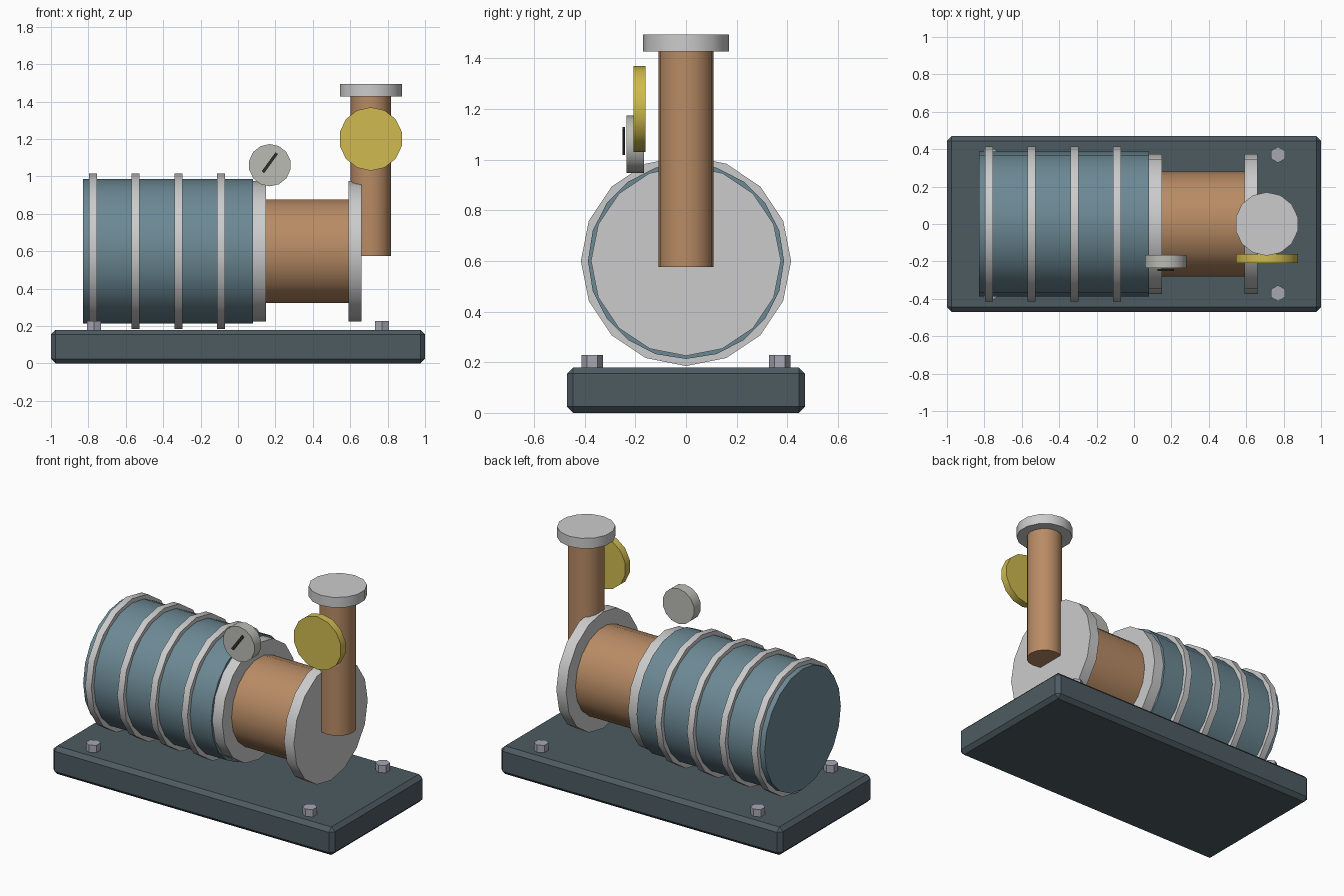
import bpy, math

if "Cube" in bpy.data.objects:
    bpy.data.objects.remove(bpy.data.objects["Cube"])

def material(name, rgb):
    m = bpy.data.materials.new(name)
    m.diffuse_color = (*rgb, 1)
    m.use_nodes = True
    m.node_tree.nodes["Principled BSDF"].inputs["Base Color"].default_value = m.diffuse_color
    return m

BLUE = material("blue_paint", (0.15, 0.25, 0.30))
DARK = material("dark_slate", (0.075, 0.105, 0.12))
COPPER = material("copper", (0.48, 0.26, 0.13))
YELLOW = material("yellow_paint", (0.63, 0.49, 0.08))
STEEL = material("bolt_steel", (0.39, 0.39, 0.46))
PALE = material("gauge_face", (0.50, 0.50, 0.46))
BLACK = material("needle_black", (0.03, 0.03, 0.03))

AXES = {"x": (0, math.pi / 2, 0), "y": (math.pi / 2, 0, 0), "z": (0, 0, 0)}

def cylinder(name, axis, center, radius, length, sides, mat=None):
    bpy.ops.mesh.primitive_cylinder_add(vertices=sides, radius=radius, depth=length,
                                        location=center, rotation=AXES[axis])
    ob = bpy.context.object
    ob.name = name
    if mat:
        ob.data.materials.append(mat)
    bpy.ops.object.shade_smooth_by_angle(angle=math.radians(30))
    return ob

def box(name, center, size, mat, tilt=0):
    bpy.ops.mesh.primitive_cube_add(size=1, location=center)
    ob = bpy.context.object
    ob.name = name
    ob.scale = size
    bpy.ops.object.transform_apply(location=False, rotation=False, scale=True)
    ob.rotation_euler.y = tilt
    ob.data.materials.append(mat)
    return ob

# Base plate with chamfered edges
base = box("base_plate", (0, 0, 0.09), (2, 0.94, 0.18), DARK)
bevel = base.modifiers.new("chamfer", "BEVEL")
bevel.width = 0.025
bevel.segments = 1

# Hex bolts at the corners
for sx in (-1, 1):
    for sy in (-1, 1):
        cylinder("bolt", "z", (sx * 0.77, sy * 0.37, 0.20), 0.043, 0.055, 6, STEEL)

# Motor body with cooling bands
AX = 0.60
cylinder("motor_body", "x", (-0.375, 0, AX), 0.387, 0.91, 20, BLUE)
for i in range(4):
    cylinder("cooling_band", "x", (-0.775 + i * 0.228, 0, AX), 0.415, 0.043, 16)

# Pump casing between two flanges
cylinder("pump_casing", "x", (0.37, 0, AX), 0.28, 0.48, 18, COPPER)
cylinder("inner_flange", "x", (0.115, 0, AX), 0.375, 0.07, 16)
cylinder("outer_flange", "x", (0.625, 0, AX), 0.375, 0.07, 16)

# Outlet pipe and its top flange
cylinder("outlet_pipe", "z", (0.71, 0, 1.0025), 0.108, 0.855, 16, COPPER)
cylinder("outlet_flange", "z", (0.71, 0, 1.46), 0.17, 0.066, 14)

# Valve wheel on the front of the pipe
cylinder("valve_wheel", "y", (0.71, -0.184, 1.20), 0.17, 0.048, 14, YELLOW)

# Pressure gauge with needle
cylinder("gauge", "y", (0.17, -0.20, 1.06), 0.113, 0.07, 14, PALE)
box("gauge_needle", (0.17, -0.246, 1.073), (0.016, 0.01, 0.125), BLACK, math.radians(36))
